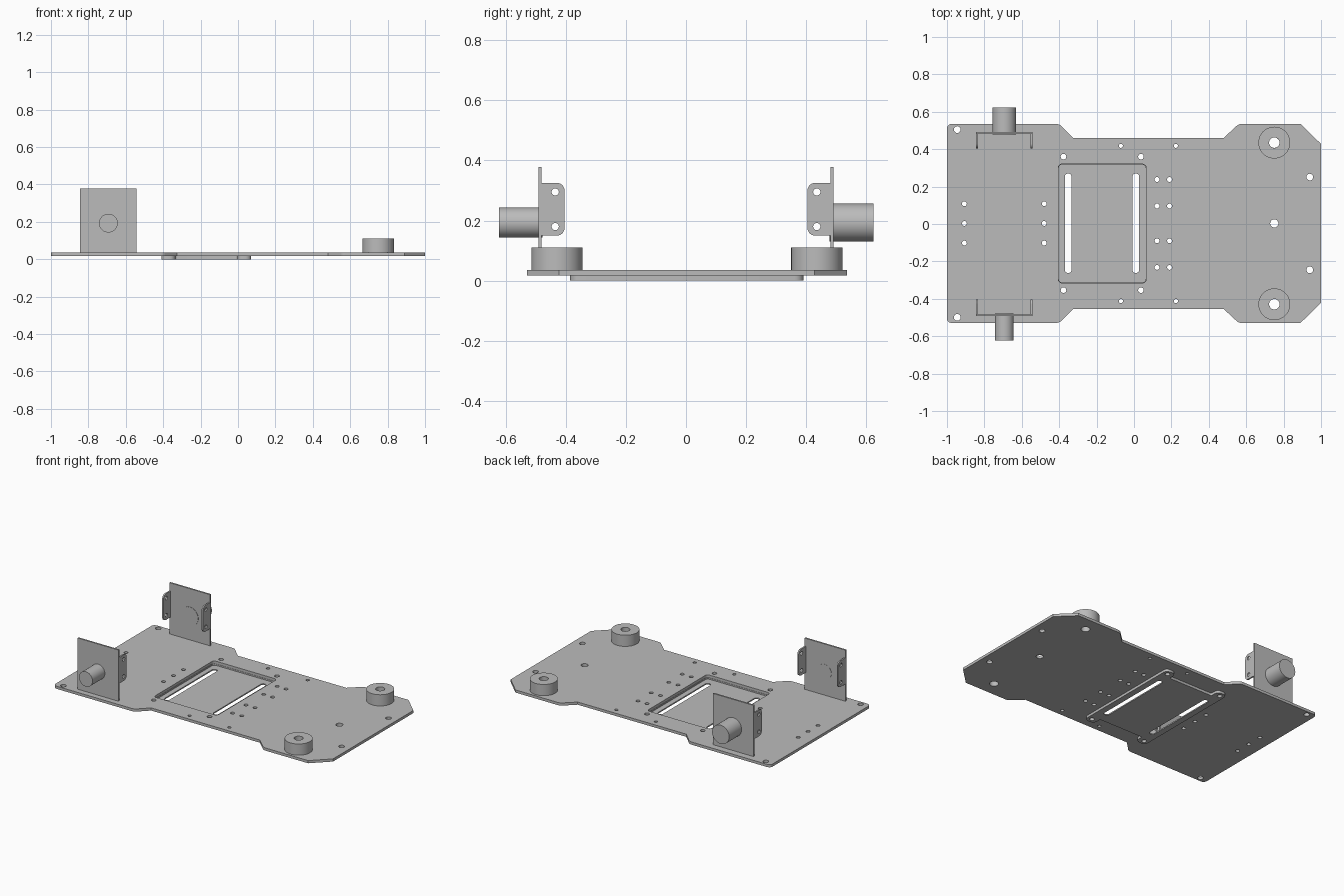
import bpy, bmesh, math
from mathutils import Matrix, Vector

cube = bpy.data.objects.get("Cube")
if cube:
    bpy.data.objects.remove(cube, do_unlink=True)

grey = bpy.data.materials.new("plain grey")
grey.use_nodes = True
grey.diffuse_color = (0.5, 0.5, 0.5, 1)
grey.node_tree.nodes["Principled BSDF"].inputs["Base Color"].default_value = (0.5, 0.5, 0.5, 1)

# Local profile axes: flat (x, y), facing along y (x, z), facing along x (y, z)
FLAT = Matrix.Identity(4)
ALONG_Y = Matrix(((1, 0, 0, 0), (0, 0, -1, 0), (0, 1, 0, 0), (0, 0, 0, 1)))
ALONG_X = Matrix(((0, 0, 1, 0), (1, 0, 0, 0), (0, 1, 0, 0), (0, 0, 0, 1)))


def circle(x, y, r, n=32):
    return [(x + r * math.cos(2 * math.pi * i / n), y + r * math.sin(2 * math.pi * i / n)) for i in range(n)]


def rounded(points, r=0.0):
    """Round each corner; a point may carry its own radius."""
    out = []
    for i, p in enumerate(points):
        c = Vector(p[:2])
        rad = p[2] if len(p) > 2 else r
        if rad == 0:
            out.append(tuple(c))
            continue
        a = c + (Vector(points[i - 1][:2]) - c).normalized() * rad
        b = c + (Vector(points[(i + 1) % len(points)][:2]) - c).normalized() * rad
        for k in range(7):
            t = k / 6
            w = 2 * (1 - t) * t * 0.7071
            s = (1 - t) ** 2 + w + t * t
            out.append(tuple((a * (1 - t) ** 2 + c * w + b * t * t) / s))
    return out


def box(x0, x1, y0, y1, r=0.0):
    return rounded([(x0, y0), (x1, y0), (x1, y1), (x0, y1)], r)


def extrude(name, loops, start, end, frame=FLAT):
    """Fill the outline, leaving inner loops open, and extrude it."""
    curve = bpy.data.curves.new(name, 'CURVE')
    curve.dimensions = '2D'
    curve.fill_mode = 'BOTH'
    curve.extrude = (end - start) / 2
    for loop in loops:
        spline = curve.splines.new('POLY')
        spline.points.add(len(loop) - 1)
        for point, (u, v) in zip(spline.points, loop):
            point.co = (u, v, 0, 1)
        spline.use_cyclic_u = True
    temp = bpy.data.objects.new(name + " outline", curve)
    bpy.context.collection.objects.link(temp)
    bpy.context.view_layer.update()
    graph = bpy.context.evaluated_depsgraph_get()
    mesh = bpy.data.meshes.new_from_object(temp.evaluated_get(graph))
    bpy.data.objects.remove(temp, do_unlink=True)
    bpy.data.curves.remove(curve)
    bm = bmesh.new()
    bm.from_mesh(mesh)
    bmesh.ops.remove_doubles(bm, verts=bm.verts, dist=0.0001)
    bmesh.ops.transform(bm, matrix=frame @ Matrix.Translation((0, 0, (start + end) / 2)), verts=bm.verts)
    bmesh.ops.recalc_face_normals(bm, faces=bm.faces)
    bm.to_mesh(mesh)
    bm.free()
    mesh.name = name
    mesh.materials.clear()
    mesh.materials.append(grey)
    obj = bpy.data.objects.new(name, mesh)
    bpy.context.collection.objects.link(obj)
    bpy.ops.object.select_all(action='DESELECT')
    obj.select_set(True)
    bpy.context.view_layer.objects.active = obj
    bpy.ops.object.shade_smooth_by_angle(angle=math.radians(30))
    return obj


MID = 0.003
BASE, TOP = 0.017, 0.035

# Base plate outline, mirrored front to back
half = [(-1, 0.532, 0.025), (-0.4, 0.532, 0.015), (-0.325, 0.458), (0.48, 0.458),
        (0.56, 0.532, 0.015), (0.89, 0.532), (1, 0.425)]
outline = [(x, MID + y, *r) for x, y, *r in half]
outline += [(x, MID - y, *r) for x, y, *r in reversed(half)]

# Drilled holes: x, distance from the middle line, radius
holes = [(-0.945, 0.502, 0.018), (-0.377, 0.357, 0.015), (0.037, 0.357, 0.015),
         (-0.07, 0.415, 0.011), (0.224, 0.415, 0.011), (0.94, 0.248, 0.018), (0.75, 0.432, 0.028)]
holes += [(x, 0.105, 0.013) for x in (-0.907, -0.48)]
holes += [(x, y, 0.013) for x in (0.123, 0.19) for y in (0.235, 0.093)]
loops = [rounded(outline), box(-0.405, 0.065, -0.315, 0.32, 0.02)]
loops += [circle(x, MID + s * y, r, 20) for x, y, r in holes for s in (1, -1)]
loops += [circle(x, MID, r, 20) for x, r in ((-0.907, 0.013), (-0.48, 0.013), (0.75, 0.022))]
extrude("base_plate", loops, BASE, TOP)

# Slotted tray under the opening, with four screw ears
ear = [(-0.41, 0.388, 0.03), (-0.335, 0.388, 0.03), (-0.335, 0.328, 0.01),
       (-0.005, 0.328, 0.01), (-0.005, 0.388, 0.03), (0.07, 0.388, 0.03)]
tray = rounded([(x, MID + y, r) for x, y, r in ear] + [(x, MID - y, r) for x, y, r in reversed(ear)])
screws = [circle(x, MID + s * 0.357, 0.015, 20) for x in (-0.377, 0.037) for s in (1, -1)]
slots = [box(x - 0.018, x + 0.018, -0.262, 0.27, 0.017) for x in (-0.352, 0.01)]
extrude("tray_floor", [tray] + screws + slots, 0, 0.008)
extrude("tray_rim", [tray, box(-0.403, 0.063, -0.313, 0.318, 0.02)] + screws, 0.008, BASE)

# Two round hollow posts
for side, s in (("back", 1), ("front", -1)):
    y = MID + s * 0.432
    extrude(side + "_post", [circle(0.75, y, 0.085, 48), circle(0.75, y, 0.028)], TOP, 0.11)

# Two brackets, each with a plate, two drilled flaps and a round motor
for side, s, radius, reach in (("back", 1, 0.063, 0.623), ("front", -1, 0.05, 0.622)):
    def slab(name, shape, near, far):
        # Local depth runs toward -y
        extrude(side + name, [shape], *sorted((-s * near, -s * far)), ALONG_Y)

    slab("_bracket_plate", box(-0.845, -0.543, TOP, 0.378), 0.48, 0.491)
    slab("_motor", circle(-0.693, 0.193, radius, 48), 0.491, reach)
    slab("_motor_boss", circle(-0.693, 0.193, radius, 48), 0.478, 0.48)
    flap = rounded([(s * 0.482, 0.15), (s * 0.404, 0.15, 0.025), (s * 0.404, 0.325, 0.025), (s * 0.482, 0.325)])
    drilled = [circle(s * 0.435, z, 0.012, 20) for z in (0.18, 0.295)]
    for end, x in (("right", -0.845), ("left", -0.553)):
        extrude(f"{side}_{end}_flap", [flap] + drilled, x, x + 0.01, ALONG_X)
